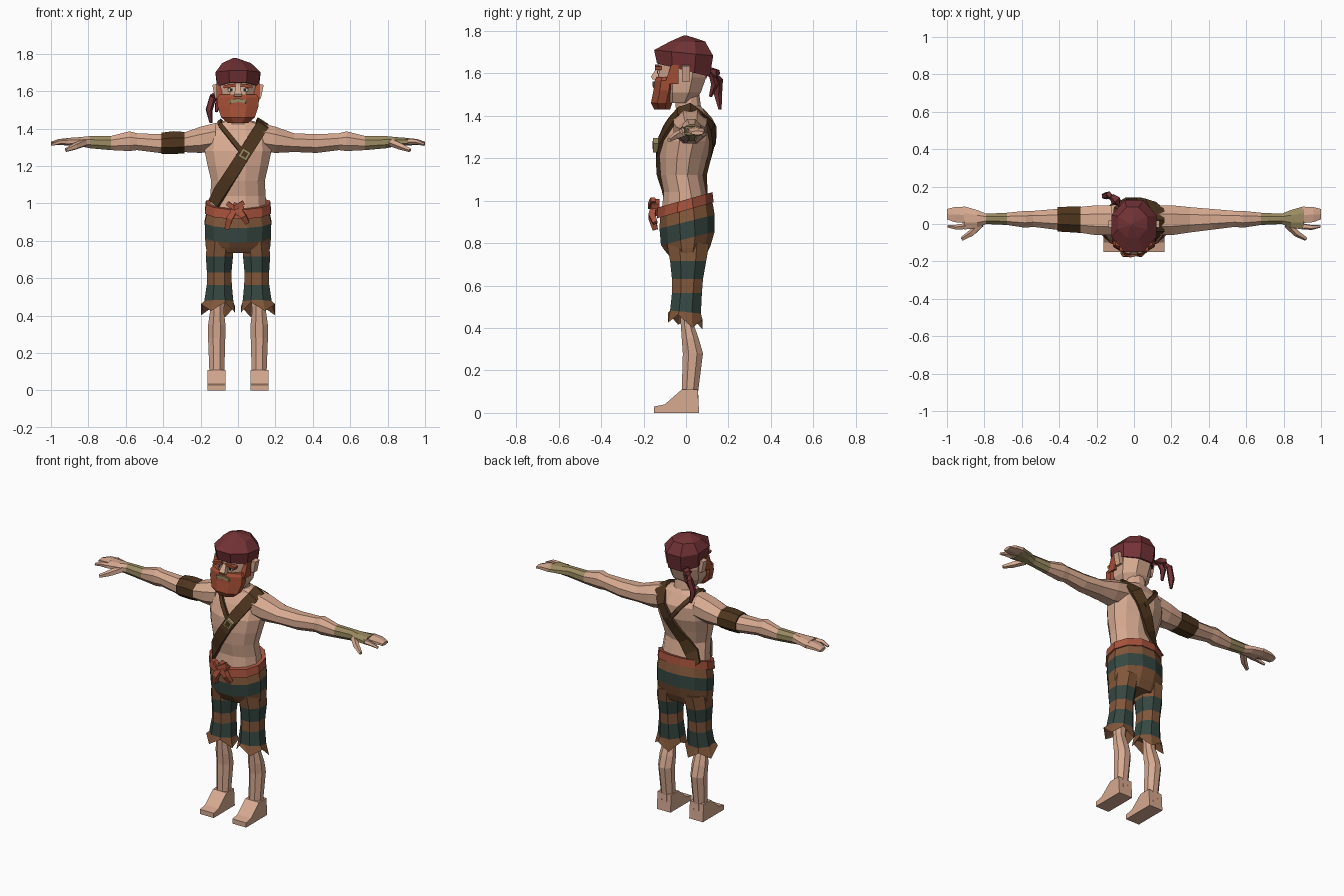
import bpy, bmesh, math
from mathutils import Vector, Matrix
from mathutils.bvhtree import BVHTree

if "Cube" in bpy.data.objects:
    bpy.data.objects.remove(bpy.data.objects["Cube"])

COLOURS = {
    "skin": (0.68, 0.40, 0.28), "dark_red": (0.17, 0.032, 0.036), "ginger": (0.36, 0.075, 0.035),
    "sash_red": (0.38, 0.085, 0.045), "leather": (0.075, 0.036, 0.013), "brown": (0.22, 0.095, 0.042),
    "teal": (0.036, 0.062, 0.052), "olive": (0.33, 0.26, 0.12), "white": (0.65, 0.6, 0.5),
    "dark": (0.02, 0.015, 0.012)}
MATS = {}
for key, c in COLOURS.items():
    MATS[key] = bpy.data.materials.new(key)
    MATS[key].diffuse_color = (*c, 1)


def finish(name, bm, colours):
    bmesh.ops.recalc_face_normals(bm, faces=bm.faces)
    me = bpy.data.meshes.new(name)
    bm.to_mesh(me)
    bm.free()
    for c in colours:
        me.materials.append(MATS[c])
    ob = bpy.data.objects.new(name, me)
    bpy.context.collection.objects.link(ob)
    return ob


def loft(name, rings, bands, caps=True):
    """Skin a list of rings; bands is one colour or one colour per band."""
    if isinstance(bands, str):
        bands = [bands] * (len(rings) - 1)
    slots = list(dict.fromkeys(bands))
    bm = bmesh.new()
    vs = [[bm.verts.new(p) for p in r] for r in rings]
    n = len(rings[0])
    for i, band in enumerate(bands):
        for j in range(n):
            k = (j + 1) % n
            f = bm.faces.new((vs[i][j], vs[i][k], vs[i + 1][k], vs[i + 1][j]))
            f.material_index = slots.index(band)
    if caps:
        bm.faces.new(vs[0]).material_index = slots.index(bands[0])
        bm.faces.new(vs[-1]).material_index = slots.index(bands[-1])
    return finish(name, bm, slots)


def oval(n, a0, a1, b0, b1):
    """Polygon touching the given bounds with flat sides."""
    k = 1 / math.cos(math.pi / n)
    for i in range(n):
        t = (i + 0.5) * 2 * math.pi / n
        yield ((a0 + a1) / 2 + (a1 - a0) / 2 * k * math.cos(t),
               (b0 + b1) / 2 + (b1 - b0) / 2 * k * math.sin(t))


def zring(z, x0, x1, y0, y1, n=8, tilt=0):
    return [Vector((x, y, z + tilt * y)) for x, y in oval(n, x0, x1, y0, y1)]


def xring(x, y0, y1, z0, z1, n=8):
    return [Vector((x, y, z)) for y, z in oval(n, y0, y1, z0, z1)]


def tube(name, pts, radii, colour, n=5):
    pts = [Vector(p) for p in pts]
    rings = []
    for i, p in enumerate(pts):
        d = (pts[min(i + 1, len(pts) - 1)] - pts[max(i - 1, 0)]).normalized()
        side = d.orthogonal().normalized()
        up = d.cross(side)
        rings.append([p + radii[i] * (side * math.cos(a) + up * math.sin(a))
                      for a in (j * 2 * math.pi / n for j in range(n))])
    return loft(name, rings, colour)


def box(name, centre, size, colour, roll=0):
    bm = bmesh.new()
    bmesh.ops.create_cube(bm, size=1, matrix=Matrix.Translation(centre)
                          @ Matrix.Rotation(roll, 4, 'Y') @ Matrix.Diagonal((*size, 1)))
    return finish(name, bm, [colour])


# Torso and neck
torso = loft("torso", [zring(z, -rx, rx, y0, y1, 12) for z, rx, y0, y1 in (
    (0.95, .155, -.115, .115), (1.04, .148, -.105, .095), (1.12, .143, -.12, .08),
    (1.2, .162, -.125, .10), (1.28, .178, -.12, .125), (1.36, .175, -.085, .125),
    (1.425, .135, -.045, .085), (1.445, .065, -.05, .07), (1.56, .055, -.055, .055))], "skin")

# Arms, hands and feet, mirrored
ARM = ((.12, -.06, .10, 1.28, 1.43), (.20, -.06, .10, 1.27, 1.41), (.30, -.045, .09, 1.275, 1.375),
       (.42, -.03, .08, 1.27, 1.37), (.54, -.015, .07, 1.285, 1.375), (.58, -.02, .07, 1.28, 1.385),
       (.68, -.005, .06, 1.285, 1.36), (.79, 0, .055, 1.295, 1.36), (.84, -.02, .075, 1.305, 1.355),
       (.91, -.03, .095, 1.31, 1.35))
for s, side in ((1, "left"), (-1, "right")):
    palm = "olive" if s > 0 else "skin"
    loft(side + "_arm", [xring(s * a[0], *a[1:]) for a in ARM],
         ["skin"] * 6 + ["olive", palm, palm])
    loft(side + "_fingers", [xring(s * x, *r, n=6) for x, *r in (
        (.90, .005, .093, 1.312, 1.348), (.96, .01, .09, 1.315, 1.342),
        (1.0, .025, .08, 1.31, 1.328))], "skin")
    tube(side + "_index_finger", [(s * .90, -.012, 1.33), (s * .95, -.018, 1.33),
                                  (s * .995, -.012, 1.315)], (.017, .014, .008), "skin")
    tube(side + "_thumb", [(s * .82, 0, 1.325), (s * .87, -.05, 1.305), (s * .92, -.08, 1.285)],
         (.022, .019, .011), "skin")
    # Bare leg
    loft(side + "_leg", [zring(z, s * x0, s * x1, y0, y1) for z, x0, x1, y0, y1 in (
        (.52, .07, .15, -.03, .04), (.42, .075, .15, -.025, .035), (.35, .067, .16, -.02, .06),
        (.28, .068, .16, -.015, .08), (.1, .073, .153, -.02, .057), (.03, .07, .155, -.02, .06))], "skin")
    # Wedge foot
    profile = ((.062, 0), (-.15, 0), (-.15, .03), (-.10, .04), (-.02, .11), (.055, .11))
    loft(side + "_foot", [[Vector((s * x, y, z)) for y, z in profile] for x in (.066, .162)], "skin")
    # Trouser leg with a ragged hem turned inwards
    rings = [zring(z, s * x0, s * x1, y0, y1, 8, t) for z, x0, x1, y0, y1, t in (
        (.80, .02, .165, -.09, .11, 0), (.715, .027, .172, -.075, .095, 0),
        (.63, .035, .166, -.066, .08, 0), (.565, .033, .167, -.066, .075, 0),
        (.475, .025, .18, -.075, .07, -.1), (.43, .015, .198, -.085, .078, -.2),
        (.49, .04, .165, -.06, .06, 0))]
    for j, v in enumerate(rings[5]):
        v.z += 0.025 if j % 2 else -0.022
    loft(side + "_trouser_leg", rings, ["brown", "teal", "brown", "teal", "brown", "brown"])
    # Face sides
    box(side + "_ear", (s * .115, .0, 1.60), (.03, .04, .075), "skin", s * .2)
    loft(side + "_sideburn", [zring(z, s * .085, s * .115, y0, -.035, 4) for z, y0 in (
        (1.55, -.10), (1.64, -.07))], "ginger")
    box(side + "_eyebrow", (s * .045, -.13, 1.628), (.065, .03, .016), "ginger", s * .15)
    box(side + "_eye", (s * .036, -.129, 1.606), (.036, .009, .016), "white")
    box(side + "_pupil", (s * .036, -.131, 1.606), (.013, .009, .015), "dark")

# Trouser seat, stripe rising to the back
loft("trouser_seat", [zring(z, -rx, rx, y0, y1, 12, t) for z, rx, y0, y1, t in (
    (.99, .16, -.12, .12, .25), (.90, .178, -.125, .135, .25), (.82, .176, -.118, .135, .25),
    (.775, .173, -.1, .115, .1), (.735, .165, -.075, .09, 0))], ["brown", "teal", "brown", "brown"])

# Sash, knot and hanging ends
loft("sash", [zring(z, -rx, rx, y0, y1, 12, .28) for z, rx, y0, y1 in (
    (.955, .16, -.115, .115), (.955, .177, -.137, .13), (1.005, .172, -.133, .125),
    (1.005, .15, -.11, .1))], "sash_red")
box("sash_knot", (-.005, -.145, .968), (.06, .04, .06), "sash_red", .4)
tube("sash_end_long", [(-.01, -.15, .975), (-.045, -.16, .92), (-.06, -.145, .865)], (.018, .023, .018), "sash_red", 4)
tube("sash_end_short", [(0, -.15, .975), (.03, -.16, .93), (.05, -.145, .895)], (.018, .022, .016), "sash_red", 4)
tube("sash_loop", [(-.055, -.15, 1.0), (-.02, -.165, .975), (.03, -.155, 1.005)], (.016, .02, .016), "sash_red", 4)

# Armband
loft("armband", [xring(x, *r) for x, *r in (
    (-.285, -.048, .095, 1.268, 1.382), (-.345, -.044, .093, 1.264, 1.386),
    (-.41, -.04, .09, 1.265, 1.378))], "leather")

# Leather straps laid on the torso
bvh = BVHTree.FromPolygons([v.co.copy() for v in torso.data.vertices],
                           [tuple(p.vertices) for p in torso.data.polygons])


def strap(name, start, end, width, steps=7):
    a, b = Vector(start), Vector(end)
    d = (b - a).normalized()
    across = Vector((d.y, -d.x)) * width / 2
    line = [a.lerp(b, i / (steps - 1)) for i in range(steps)]
    path = [(p, -1) for p in line] + [(b + Vector((0, .02)), 0)] + [(p, 1) for p in reversed(line)]
    bm = bmesh.new()
    pairs = []
    for p, s in path:
        pair = []
        for e in (p + across, p - across):
            x = max(-.152, min(.165, e.x))
            y = .02
            if s:
                hit = bvh.ray_cast(Vector((x, s, e.y)), Vector((0, -s, 0)))[0]
                y = hit.y + s * .009 if hit and hit.y * s > 0.02 else .02 + s * .055
            pair.append(bm.verts.new((x, y, e.y)))
        pairs.append(pair)
    for p, q in zip(pairs, pairs[1:]):
        bm.faces.new((p[0], p[1], q[1], q[0]))
    ob = finish(name, bm, ["leather"])
    mod = ob.modifiers.new("thickness", 'SOLIDIFY')
    mod.thickness, mod.offset = .018, 0


strap("shoulder_strap", (-.135, 1.0), (.13, 1.415), .068)
strap("thin_strap", (.03, 1.265), (-.095, 1.42), .024, 5)
box("strap_buckle", (.035, -.143, 1.262), (.05, .025, .05), "olive", .55)
box("buckle_centre", (.035, -.153, 1.262), (.028, .012, .028), "leather", .55)

# Head, nose, beard and mouth
loft("head", [zring(z, -rx, rx, y0, y1) for z, rx, y0, y1 in (
    (1.46, .07, -.10, .03), (1.51, .098, -.12, .07), (1.58, .105, -.13, .095),
    (1.68, .105, -.13, .10))], "skin")
loft("nose", [zring(z, -w, w, y0, -.11, 4) for z, w, y0 in (
    (1.572, .022, -.158), (1.585, .02, -.165), (1.63, .011, -.135))], "skin")
loft("beard", [zring(z, -rx, rx, y0, y1) for z, rx, y0, y1 in (
    (1.43, .055, -.15, -.075), (1.46, .09, -.165, -.065), (1.52, .11, -.153, -.05),
    (1.565, .112, -.148, -.045), (1.582, .10, -.138, -.045))], "ginger")
tube("mouth", [(-.062, -.137, 1.522), (-.04, -.146, 1.545), (0, -.148, 1.552),
               (.04, -.146, 1.545), (.062, -.137, 1.522)], (.008, .014, .014, .014, .008), "olive", 4)

# Headscarf, knot and tails
loft("headscarf", [zring(z, x0, x1, y0, y1, 8, t) for z, x0, x1, y0, y1, t in (
    (1.612, -.11, .11, -.137, .112, -.25), (1.695, -.12, .12, -.15, .128, -.1),
    (1.75, -.085, .07, -.075, .09, 0), (1.778, -.025, -.01, -.012, .005, 0))], "dark_red")
tube("scarf_knot", [(-.06, .09, 1.60), (-.095, .125, 1.60), (-.12, .15, 1.605)], (.025, .03, .016), "dark_red")
tube("scarf_tail_outer", [(-.10, .125, 1.60), (-.135, .155, 1.57), (-.155, .15, 1.50), (-.145, .16, 1.43)],
     (.016, .02, .02, .008), "dark_red")
tube("scarf_tail_inner", [(-.09, .12, 1.60), (-.105, .135, 1.55), (-.115, .115, 1.49)],
     (.016, .019, .008), "dark_red")

for m in bpy.data.materials:
    if m.users and not m.is_grease_pencil:
        m.use_nodes = True
        m.node_tree.nodes["Principled BSDF"].inputs["Base Color"].default_value = m.diffuse_color
